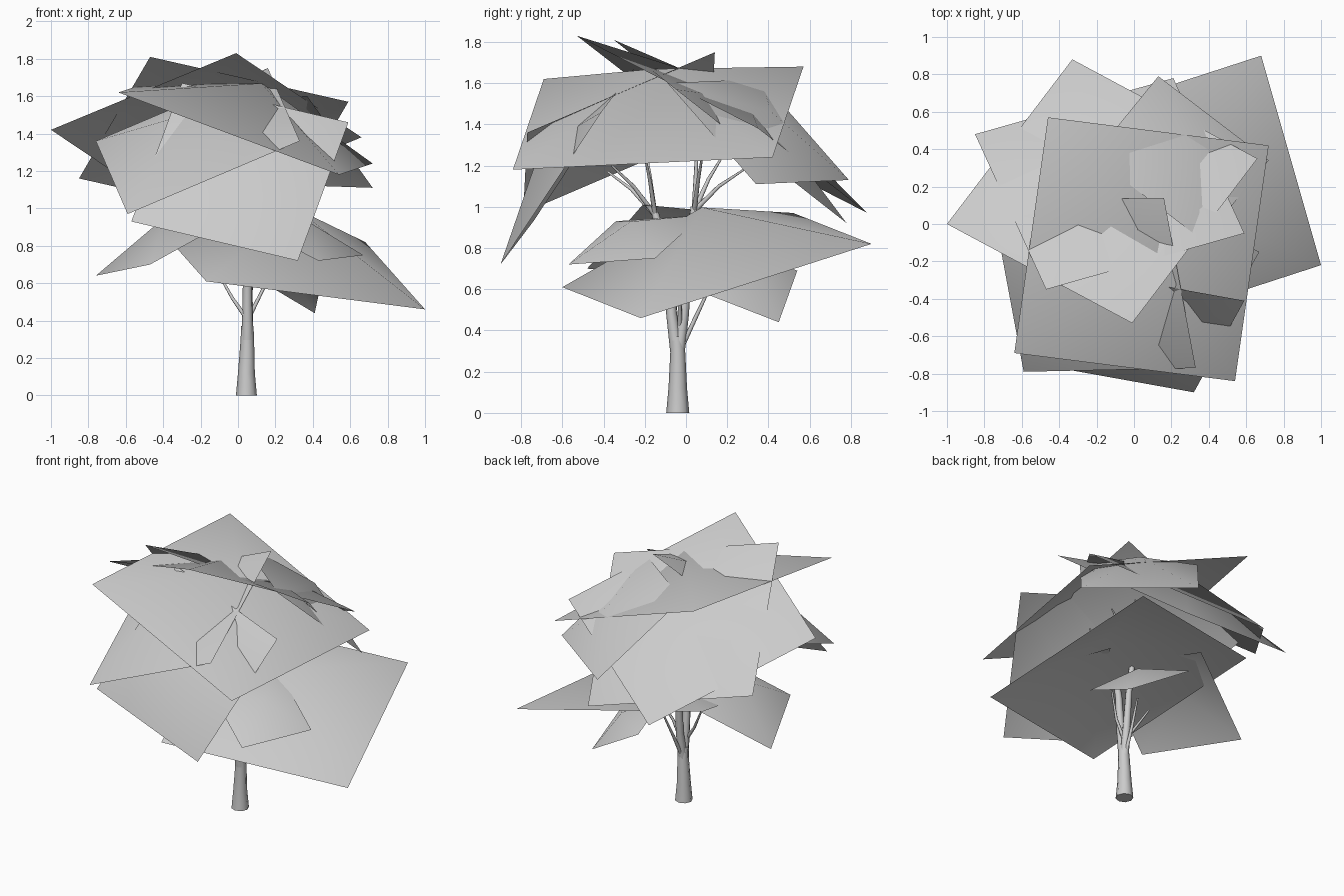
import bpy
from mathutils import Vector

if "Cube" in bpy.data.objects:
    bpy.data.objects.remove(bpy.data.objects["Cube"])


def smooth(obj, angle):
    bpy.ops.object.select_all(action='DESELECT')
    obj.select_set(True)
    bpy.context.view_layer.objects.active = obj
    bpy.ops.object.shade_smooth_by_angle(angle=angle)


def leaf_card(name, corner, side_a, side_b, bulge=0.2):
    """Square card given by a corner and its two neighbours, centre pushed out."""
    p, a, b = Vector(corner), Vector(side_a), Vector(side_b)
    far = a + b - p
    n = (a - p).cross(b - p).normalized()
    ring = [p, a, far, b]
    if n.z < 0:
        n, ring = -n, [p, b, far, a]
    centre = (a + b) / 2 + n * bulge * (a - p).length
    me = bpy.data.meshes.new(name)
    me.from_pydata(ring + [centre], [], [(i, (i + 1) % 4, 4) for i in range(4)])
    obj = bpy.data.objects.new(name, me)
    bpy.context.collection.objects.link(obj)
    smooth(obj, 1.2)


def limb(name, points):
    """Tapered round limb through (x, y, z, radius) points."""
    cu = bpy.data.curves.new(name, 'CURVE')
    cu.dimensions = '3D'
    cu.bevel_depth = 1.0
    cu.bevel_resolution = 2
    cu.use_fill_caps = True
    sp = cu.splines.new('POLY')
    sp.points.add(len(points) - 1)
    for pt, (x, y, z, r) in zip(sp.points, points):
        pt.co = (x, y, z, 1)
        pt.radius = r
    tmp = bpy.data.objects.new(name, cu)
    bpy.context.collection.objects.link(tmp)
    me = bpy.data.meshes.new_from_object(tmp.evaluated_get(bpy.context.evaluated_depsgraph_get()))
    bpy.data.objects.remove(tmp)
    obj = bpy.data.objects.new(name, me)
    bpy.context.collection.objects.link(obj)
    smooth(obj, 0.9)


# Trunk and the two main stems
limb("trunk", [(.045, -.04, 0, .056), (.045, -.04, .12, .045), (.05, -.04, .3, .036), (.05, -.045, .37, .033)])
limb("front_stem", [(.05, -.045, .3, .032), (.05, -.07, .48, .026), (.05, -.09, .75, .022), (.03, -.15, .97, .018)])
limb("back_stem", [(.05, -.035, .3, .03), (.055, -.01, .48, .025), (.05, .01, .75, .021), (.04, .04, 1.0, .018)])

# Low side branches
limb("left_branch", [(.04, -.07, .42, .012), (-.03, -.05, .52, .009), (-.12, .0, .68, .006)])
limb("right_branch", [(.06, -.03, .42, .012), (.12, -.03, .54, .009), (.2, .02, .7, .006)])
limb("back_branch", [(.05, -.02, .32, .012), (.06, .05, .47, .01), (.08, .13, .64, .006)])

# Upper twigs fanning out of each stem
for stem, base, tips in (
    ("front", (.03, -.15, .96), [(-.15, -.38, 1.17), (.12, -.36, 1.2), (-.1, -.2, 1.3), (.2, -.2, 1.25)]),
    ("back", (.04, .04, .98), [(.04, .06, 1.4), (-.15, .18, 1.25), (.12, .28, 1.18), (.25, .08, 1.25)]),
):
    for i, tip in enumerate(tips):
        mid = Vector(base).lerp(Vector(tip), .5) + Vector((0, 0, .02))
        limb(f"{stem}_twig_{i}", [(*base, .013), (*mid, .009), (*tip, .005)])

# Foliage cards, upper crown
leaf_card("crown_right_leaf", (.54, -.84, 1.18), (.72, .42, 1.24), (-.64, -.69, 1.62), .2)
leaf_card("crown_back_leaf", (-.01, -.53, 1.83), (-1.0, 0, 1.42), (.66, .35, 1.38), .17)
leaf_card("crown_left_leaf", (-.47, -.35, 1.81), (-.85, .48, 1.16), (.59, -.05, 1.57), .17)
leaf_card("crown_front_left_leaf", (-.59, -.79, .97), (-.76, .12, 1.36), (.33, -.77, 1.36), .17)
leaf_card("crown_front_leaf", (.32, -.9, .72), (-.57, -.74, .93), (.59, -.41, 1.46), .17)
leaf_card("crown_back_right_leaf", (.72, .34, 1.11), (.13, .79, 1.13), (.37, -.09, 1.6), .17)

# Foliage cards, lower tier
leaf_card("lower_right_leaf", (1.0, -.22, .46), (-.17, -.6, .61), (.68, .9, .82), .24)
leaf_card("lower_left_leaf", (-.76, .15, .64), (-.47, -.48, .70), (-.2, .42, .95))
leaf_card("lower_front_leaf", (.43, -.57, .72), (.67, -.15, .75), (.02, -.34, .93))
leaf_card("lower_back_leaf", (.41, .45, .44), (.44, .09, .58), (-.01, .54, .69))
